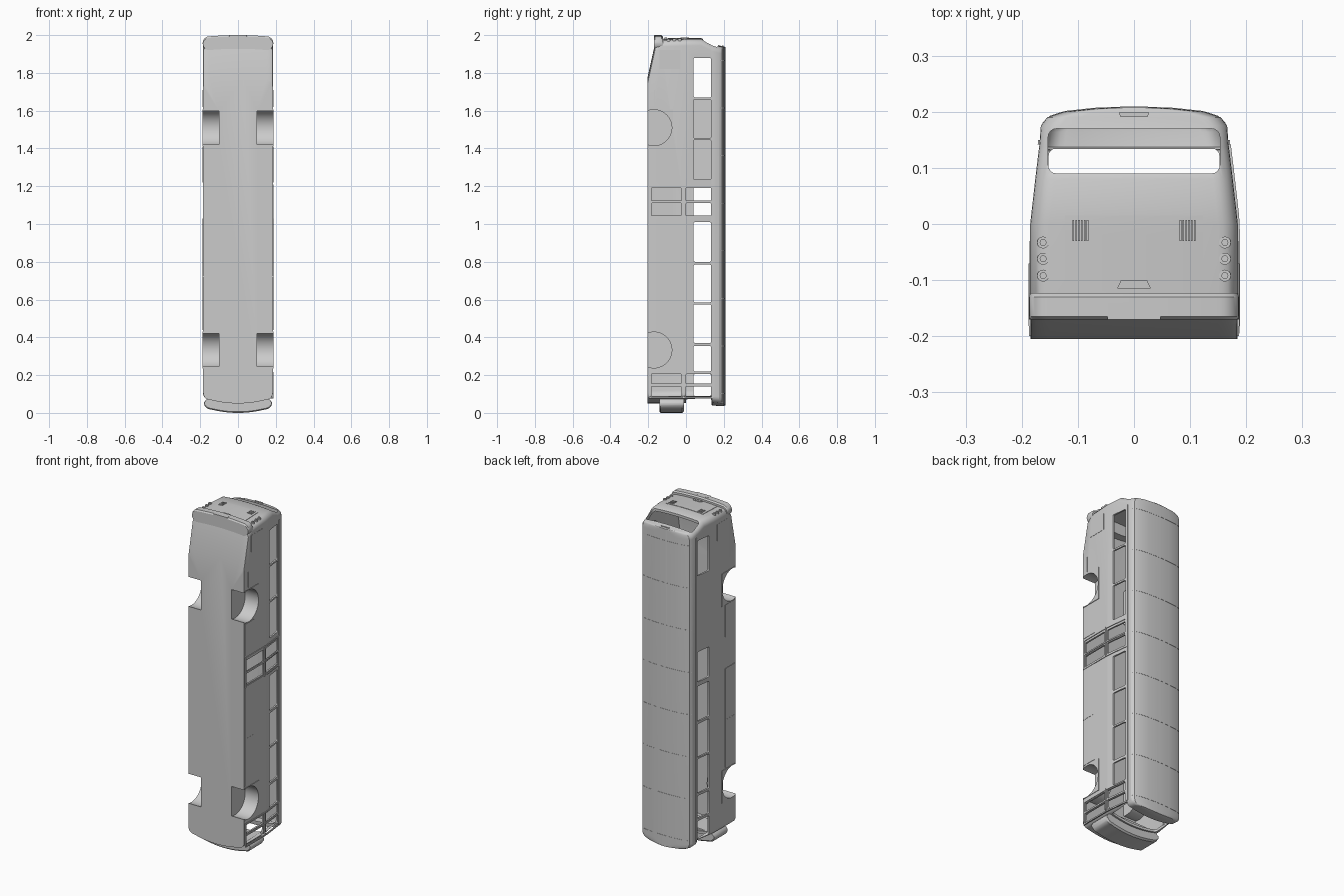
import bpy, bmesh, math
from mathutils import Matrix

if "Cube" in bpy.data.objects:
    bpy.data.objects.remove(bpy.data.objects["Cube"])

paint = bpy.data.materials.new("grey_primer")
paint.use_nodes = True
paint.diffuse_color = (0.6, 0.6, 0.6, 1)
paint.node_tree.nodes["Principled BSDF"].inputs["Base Color"].default_value = (0.6, 0.6, 0.6, 1)

# Body levels from floor to roof: y, half width, nose z, tail z
LEVELS = [(-.205, .184, .05, 1.77), (-.165, .185, .05, 1.95), (-.13, .185, .05, 1.98),
          (0, .185, .052, 1.985), (.08, .176, .058, 1.985), (.13, .17, .064, 1.96),
          (.137, .169, .04, 1.957), (.175, .166, .036, 1.945), (.19, .155, .036, 1.942),
          (.2, .125, .037, 1.94), (.206, .07, .038, 1.938), (.208, .02, .038, 1.937)]
BOW = (.03, .01)  # how far nose and tail curve back at the sides


def at(y, col):
    for a, b in zip(LEVELS, LEVELS[1:]):
        if y <= b[0]:
            t = max(0, (y - a[0]) / (b[0] - a[0]))
            return a[col] + t * (b[col] - a[col])
    return LEVELS[-1][col]


def make(name, bm):
    bmesh.ops.recalc_face_normals(bm, faces=bm.faces)
    mesh = bpy.data.meshes.new(name)
    bm.to_mesh(mesh)
    bm.free()
    mesh.materials.append(paint)
    ob = bpy.data.objects.new(name, mesh)
    bpy.context.collection.objects.link(ob)
    return ob


def ring(w, za, zb):
    """Rounded plan outline with bowed ends."""
    r = min(.035, w * .5)
    pts = []
    for end, z, s in ((0, za, 1), (1, zb, -1)):
        inner = w - r
        edge = z + s * BOW[end] * (inner / .185) ** 2
        half = [(inner * i / 5, z + s * BOW[end] * (inner * i / 5 / .185) ** 2) for i in range(5)]
        for i in range(7):
            a = math.pi / 2 * i / 6
            half.append((inner + r * math.sin(a), edge + s * r * (1 - math.cos(a))))
        full = [(-x, q) for x, q in reversed(half[1:])] + half
        pts += [(s * x, q) for x, q in full]
    return pts


def loft(name, levels):
    bm = bmesh.new()
    rows = [[bm.verts.new((x, y, z)) for x, z in ring(w, za, zb)] for y, w, za, zb in levels]
    n = len(rows[0])
    for a, b in zip(rows, rows[1:]):
        for i in range(n):
            bm.faces.new((a[i], a[(i + 1) % n], b[(i + 1) % n], b[i]))
    bm.faces.new(rows[0])
    bm.faces.new(rows[-1])
    return make(name, bm)


def box(name, x, y, z, axis=None, r=.008):
    """Box from ranges, with rounded edges along one axis."""
    bm = bmesh.new()
    bmesh.ops.create_cube(bm, size=1)
    for v in bm.verts:
        v.co = [lo + (c + .5) * (hi - lo) for c, (lo, hi) in zip(v.co, (x, y, z))]
    if axis is not None:
        edges = [e for e in bm.edges
                 if abs((e.verts[0].co - e.verts[1].co).normalized()[axis]) > .9]
        bmesh.ops.bevel(bm, geom=edges, offset=r, segments=4, profile=.5, affect='EDGES')
    return make(name, bm)


def cylinder(name, x, y, z, r, length, axis):
    bm = bmesh.new()
    turn = Matrix.Rotation(math.pi / 2, 4, 'Y') if axis == 0 else Matrix()
    bmesh.ops.create_cone(bm, cap_ends=True, segments=48, radius1=r, radius2=r, depth=length,
                          matrix=Matrix.Translation((x, y, z)) @ turn)
    return make(name, bm)


def cut(ob, cutters):
    for c in cutters:
        mod = ob.modifiers.new("cut", 'BOOLEAN')
        mod.operation, mod.solver, mod.object = 'DIFFERENCE', 'EXACT', c
    deps = bpy.context.evaluated_depsgraph_get()
    mesh = bpy.data.meshes.new_from_object(ob.evaluated_get(deps))
    ob.modifiers.clear()
    ob.data = mesh


def skin(name, fn, u, v, top, low=-.003, n=8):
    """Thin slab that follows a body surface fn(u, v, offset)."""
    bm = bmesh.new()
    grid = [[[bm.verts.new(fn(u[0] + (u[1] - u[0]) * i / n, v[0] + (v[1] - v[0]) * j / n, o))
              for j in range(n + 1)] for i in range(n + 1)] for o in (low, top)]
    for g in grid:
        for i in range(n):
            for j in range(n):
                bm.faces.new((g[i][j], g[i + 1][j], g[i + 1][j + 1], g[i][j + 1]))
    a, b = grid
    for i in range(n):
        for k in (0, n):
            bm.faces.new((a[i][k], a[i + 1][k], b[i + 1][k], b[i][k]))
            bm.faces.new((a[k][i], a[k][i + 1], b[k][i + 1], b[k][i]))
    return make(name, bm)


def side(s):
    return lambda y, z, o: (s * (at(y, 1) + o), y, z)


def tail(x, y, o):
    return (x, y, at(y, 3) - BOW[1] * (x / .185) ** 2 + o)


def roof(x, z, o):
    for a, b in zip(LEVELS[7:], LEVELS[8:]):
        if abs(x) >= b[1]:
            return (x, a[0] + (b[0] - a[0]) * (a[1] - abs(x)) / (a[1] - b[1]) + o, z)
    return (x, LEVELS[-1][0] + o, z)


# Hollow body shell with wheel housings left standing inside
body = loft("body_shell", LEVELS)
cavity = loft("cavity_cutter", [(y + .012 if y < -.2 else y - .011 if y > .17 else y,
                                 w - .01, za + .015, zb - .015) for y, w, za, zb in LEVELS])
AXLES = (.333, 1.51)
spots = [(s, z) for s in (-1, 1) for z in AXLES]
housings = [cylinder("housing_cutter", s * .195, -.17, z, .103, .21, 0) for s, z in spots]
wells = [cylinder("well_cutter", s * .2, -.17, z, .095, .2, 0) for s, z in spots]
cut(cavity, housings)

# Openings: side windows, door panes, windscreen and rear window
bays = [(1.67, 1.88), (1.455, 1.66), (1.235, 1.445), (.8, 1.01), (.585, .785), (.37, .575), (.22, .355)]
leaves = [(1.12, 1.19), (1.045, 1.11), (.155, .205), (.09, .14)]
openings = []
for z in bays:
    for x in ((-.3, -.1), (.1, .3)):
        openings.append(box("window_cutter", x, (.04, .133), z, 0))
for z in leaves:
    openings.append(box("door_cutter", (.1, .3), (0, .133), z, 0, .003))
    openings.append(box("door_cutter", (.1, .3), (-.183, -.025), z, 0, .003))
for z in ((1.035, 1.215), (.09, .205)):
    openings.append(box("window_cutter", (-.3, -.1), (.04, .133), z, 0))
openings.append(box("windscreen_cutter", (-.152, .152), (0, .134), (-.1, .16), 2, .012))
openings.append(box("rear_window_cutter", (-.153, .153), (.09, .17), (1.85, 2.1), 2, .015))
cut(body, [cavity] + wells + openings)

# Wheel arch plates, skirt seams and gutters
for s, word in ((-1, "right"), (1, "left")):
    for z in AXLES:
        plate = skin(word + "_arch_plate", side(s), (-.2, -.07), (z - .097, z + .097), .003)
        cut(plate, wells)
    skin(word + "_gutter", side(s), (.142, .15), (.085, 1.9), .003)
    for z in ((.44, 1.03), (1.22, 1.41)):
        skin(word + "_skirt_panel", side(s), (-.2, -.105), z, .002)
    skin(word + "_skirt_seam", side(s), (-.2, -.105), (.72, .724), .003)
    skin(word + "_rear_hatch", side(s), (-.14, -.03), (1.82, 1.92), .001)
    skin(word + "_fuel_flap", side(s), (-.17, -.165), (1.62, 1.71), .002)

# Door frames on the left side
for z0, z1 in ((1.03, 1.21), (.075, .217)):
    mid = (z0 + z1) / 2
    for z in (z0, mid - .004, z1 - .008):
        skin("door_post", side(1), (-.195, .14), (z, z + .008), .004)
    for y in (-.195, -.017, .134):
        skin("door_rail", side(1), (y, y + .008), (z0, z1), .004)

# Roof panel seams
for i in range(8):
    skin("roof_seam", roof, (-.163, .163), (.1 + .252 * i, .104 + .252 * i), .0012, n=24)

# Bumpers
loft("rear_bumper", [(-.17, .186, 1.9, 1.992), (-.165, .187, 1.9, 2), (-.13, .187, 1.9, 2),
                     (-.123, .186, 1.9, 1.992)])
loft("front_bumper", [(-.14, .178, .006, .085), (-.134, .18, 0, .085), (-.02, .18, 0, .085),
                      (-.01, .178, .008, .085)])

# Tail details
skin("engine_hatch", tail, (-.123, .123), (-.12, .015), .002)
box("number_plate", (-.047, .047), (-.17, -.14), (1.98, 2), 2, .002)
skin("hatch_handle", lambda x, y, o: tail(x * (1 - (y + .115) * 15), y, o), (-.03, .03), (-.115, -.1), .006)
skin("roof_marker", lambda x, y, o: (x * (1 + (y - .198) * 15), y, 1.94 + o),
     (-.027, .027), (.191, .199), .005)
for s in (-1, 1):
    for i in range(6):
        x = s * (.083 + .005 * i)
        skin("grille_slat", tail, (x - .0015, x + .0015), (-.03, .007), .005, n=2)
    for y in (-.033, -.062, -.092):
        z = tail(.16, y, 0)[2]
        cylinder("tail_lamp_rim", s * .162, y, z - .012, .0105, .03, 2)
        cylinder("tail_lamp", s * .162, y, z - .01, .006, .032, 2)

# Clean up cutters and shade
for ob in list(bpy.data.objects):
    if "cutter" in ob.name:
        bpy.data.objects.remove(ob)
for ob in bpy.context.scene.objects:
    ob.select_set(ob.type == 'MESH')
bpy.context.view_layer.objects.active = body
bpy.ops.object.shade_smooth_by_angle(angle=math.radians(30))
